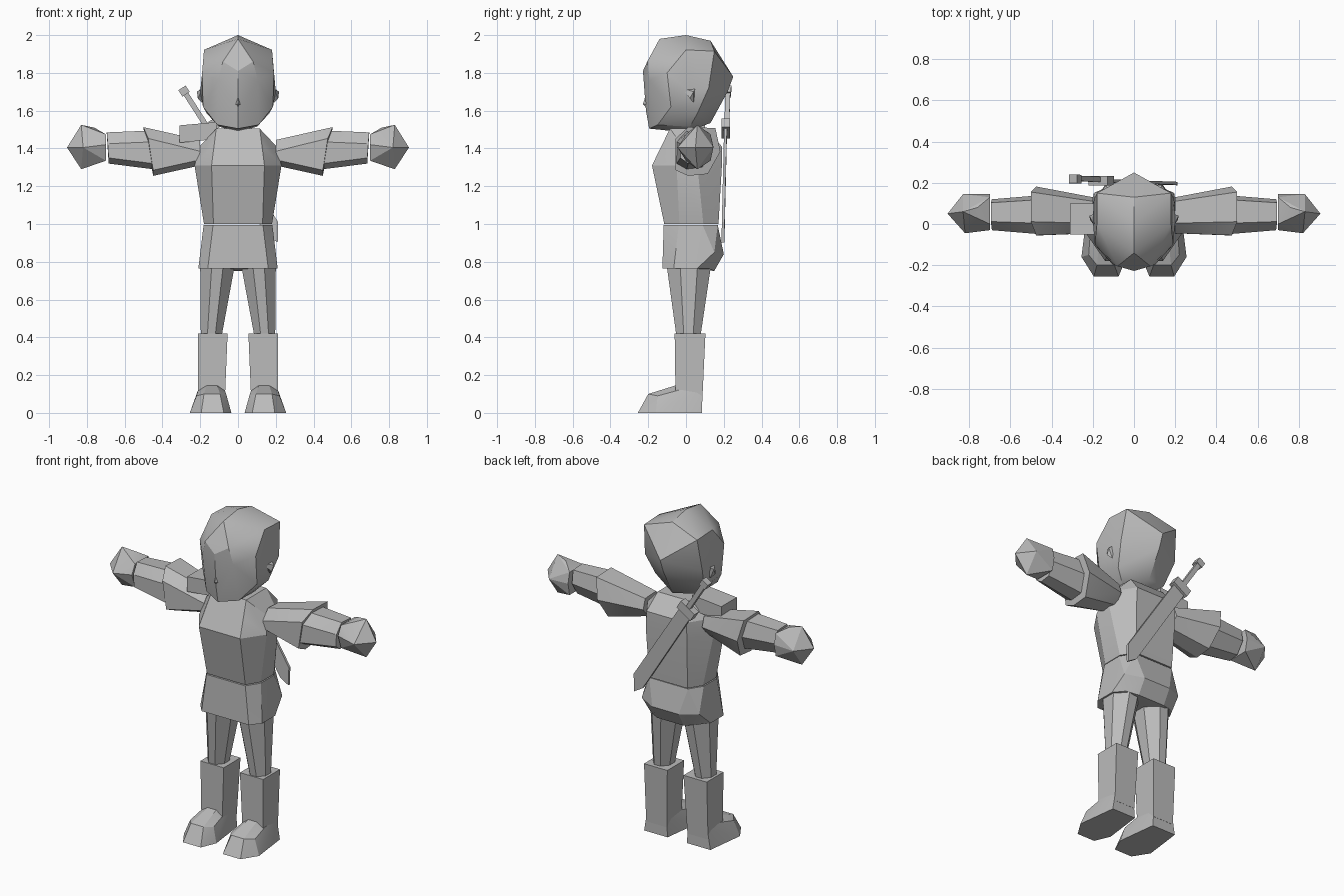
import bpy, bmesh, math

if "Cube" in bpy.data.objects:
    bpy.data.objects.remove(bpy.data.objects["Cube"])

grey = bpy.data.materials.new("plain grey")
grey.diffuse_color = (0.5, 0.5, 0.5, 1)
grey.use_nodes = True
grey.node_tree.nodes["Principled BSDF"].inputs["Base Color"].default_value = grey.diffuse_color


def finish(name, bm, smooth=30):
    bmesh.ops.recalc_face_normals(bm, faces=bm.faces)
    me = bpy.data.meshes.new(name)
    bm.to_mesh(me)
    bm.free()
    me.materials.append(grey)
    for p in me.polygons:
        p.use_smooth = True
    me.set_sharp_from_angle(angle=math.radians(smooth))
    ob = bpy.data.objects.new(name, me)
    bpy.context.collection.objects.link(ob)
    return ob


def hull(name, pts, side=1, smooth=20):
    """Convex faceted block through the points, optionally mirrored in x."""
    bm = bmesh.new()
    for x, y, z in pts:
        bm.verts.new((x * side, y, z))
    res = bmesh.ops.convex_hull(bm, input=bm.verts)
    loose = [v for v in bm.verts if not v.link_faces]
    bmesh.ops.delete(bm, geom=loose, context='VERTS')
    bmesh.ops.dissolve_limit(bm, angle_limit=math.radians(3), verts=bm.verts, edges=bm.edges)
    return finish(name, bm, smooth)


def ring(x0, x1, y0, y1, z, cx=0.0, cy=0.0):
    """Horizontal rectangle with chamfered corners."""
    if cx == 0:
        return [(x, y, z) for x in (x0, x1) for y in (y0, y1)]
    return [(x, y, z) for x in (x0 + cx, x1 - cx) for y in (y0, y1)] + \
           [(x, y, z) for x in (x0, x1) for y in (y0 + cy, y1 - cy)]


def both(pts):
    return [(s * x, y, z) for x, y, z in pts for s in (1, -1)]


# Head: faceted skull
centre = [(0, -.14, 1.98), (0, 0, 2.0), (0, .13, 1.97), (0, .25, 1.78), (0, .22, 1.70),
          (0, .13, 1.535), (0, 0, 1.485), (0, -.195, 1.505), (0, -.212, 1.60), (0, -.228, 1.81)]
sides = [(.18, .15, 1.915), (.18, 0, 1.922), (.08, -.205, 1.86), (.105, -.195, 1.76),
         (.19, -.10, 1.80), (.20, .02, 1.70), (.195, .12, 1.72), (.185, -.08, 1.62),
         (.165, .06, 1.585), (.11, -.15, 1.525), (.10, .02, 1.515)]
hull("head", centre + both(sides), smooth=28)

# Nose
hull("nose", [(0, -.205, 1.71), (-.028, -.19, 1.63), (.028, -.19, 1.63),
              (0, -.195, 1.60), (0, -.228, 1.635)])

# Torso and hips
hull("torso", ring(-.18, .18, -.115, .172, 1.0, .05, .08)
     + ring(-.23, .23, -.18, .19, 1.31, .09, .13)
     + ring(-.205, .205, -.125, .19, 1.41, .07, .11)
     + ring(-.115, .115, -.085, .11, 1.505), smooth=25)
hull("hips", ring(-.182, .182, -.118, .168, .995, .05, .08)
     + ring(-.21, .21, -.125, .12, .765, .05, .06)
     + both([(.09, .20, .84), (.09, .15, .752), (.195, .15, .85)]))

# Pad on one shoulder
hull("shoulder_pad", [(x, y, z) for x, z0, z1 in ((-.31, 1.43, 1.522), (-.11, 1.45, 1.54))
                      for y in (-.05, .10) for z in (z0, z1)])


def arm_ring(x, y0, y1, z0, z1, dx=0.0, c=0.03):
    """Vertical section of the arm; dx leans the top edge outward."""
    ym = (y1 - y0) * .28
    return [(x + dx, y0 + ym, z1), (x + dx, y1 - ym * .4, z1 - .005),
            (x, y0, z1 - c * 2), (x, y1, (z0 + z1) / 2),
            (x - dx, y0, z0 + c), (x - dx, y0 + ym, z0), (x - dx, y1 - ym, z0 + .01)]


for s, tag in ((1, "left"), (-1, "right")):
    # Arm
    hull(tag + "_upper_arm", arm_ring(.20, -.045, .13, 1.31, 1.445)
         + arm_ring(.475, -.055, .182, 1.255, 1.513, .026), s)
    hull(tag + "_forearm", arm_ring(.45, -.05, .14, 1.29, 1.495)
         + arm_ring(.69, -.03, .12, 1.32, 1.485, .005), s)
    hull(tag + "_hand", [(.70, y, z) for y in (.0, .13) for z in (1.335, 1.475)]
         + [(.83, .06, 1.525), (.83, .06, 1.29), (.82, -.045, 1.405), (.83, .145, 1.405),
            (.76, .08, 1.51), (.70, .145, 1.41), (.70, -.03, 1.42), (.905, .05, 1.405)], s)

    # Ear: small pointed fin
    hull(tag + "_ear", [(.185, -.02, 1.72), (.19, .04, 1.64), (.19, .05, 1.72),
                        (.217, .04, 1.70), (.213, .02, 1.665)], s)

    # Leg, boot shaft and foot
    hull(tag + "_thigh", ring(.02, .20, -.10, .13, .765, .06, .07)
         + ring(.085, .197, -.052, .078, .415, .035, .04), s)
    hull(tag + "_boot_shaft", ring(.055, .213, -.06, .103, .42)
         + ring(.07, .21, -.055, .086, .06), s)
    hull(tag + "_foot", [(.075, -.255, 0), (.195, -.255, 0), (.035, -.16, 0), (.255, -.16, 0),
                         (.065, .085, 0), (.225, .085, 0),
                         (.095, -.20, .10), (.18, -.20, .10), (.06, -.15, .09), (.22, -.15, .09),
                         (.11, -.05, .147), (.165, -.05, .147), (.07, -.04, .12), (.212, -.04, .12),
                         (.075, .085, .12), (.205, .085, .12)], s)

# Sword slung across the back: u runs from guard to tip, v across the blade
GX, GZ, DX, DZ = -.155, 1.50, .54, -.8417


def sword_part(name, profile, y0, y1, lean=0.0):
    pts = []
    for u, v in profile:
        for y in (y0, y1):
            pts.append((GX + u * DX - v * DZ, y + u * lean, GZ + u * DZ + v * DX))
    hull(name, pts)


def box(u0, u1, w):
    return [(u, v) for u in (u0, u1) for v in (-w, w)]


sword_part("sword_blade", [(0, -.042), (0, .042), (.61, .045), (.70, -.015), (.64, -.045)],
           .202, .217, -.02)
sword_part("sword_guard", box(-.035, .02, .055), .188, .232)
sword_part("sword_grip", box(-.235, -.02, .014), .202, .228, -.03)
sword_part("sword_pommel", box(-.262, -.222, .023), .19, .232, -.03)
